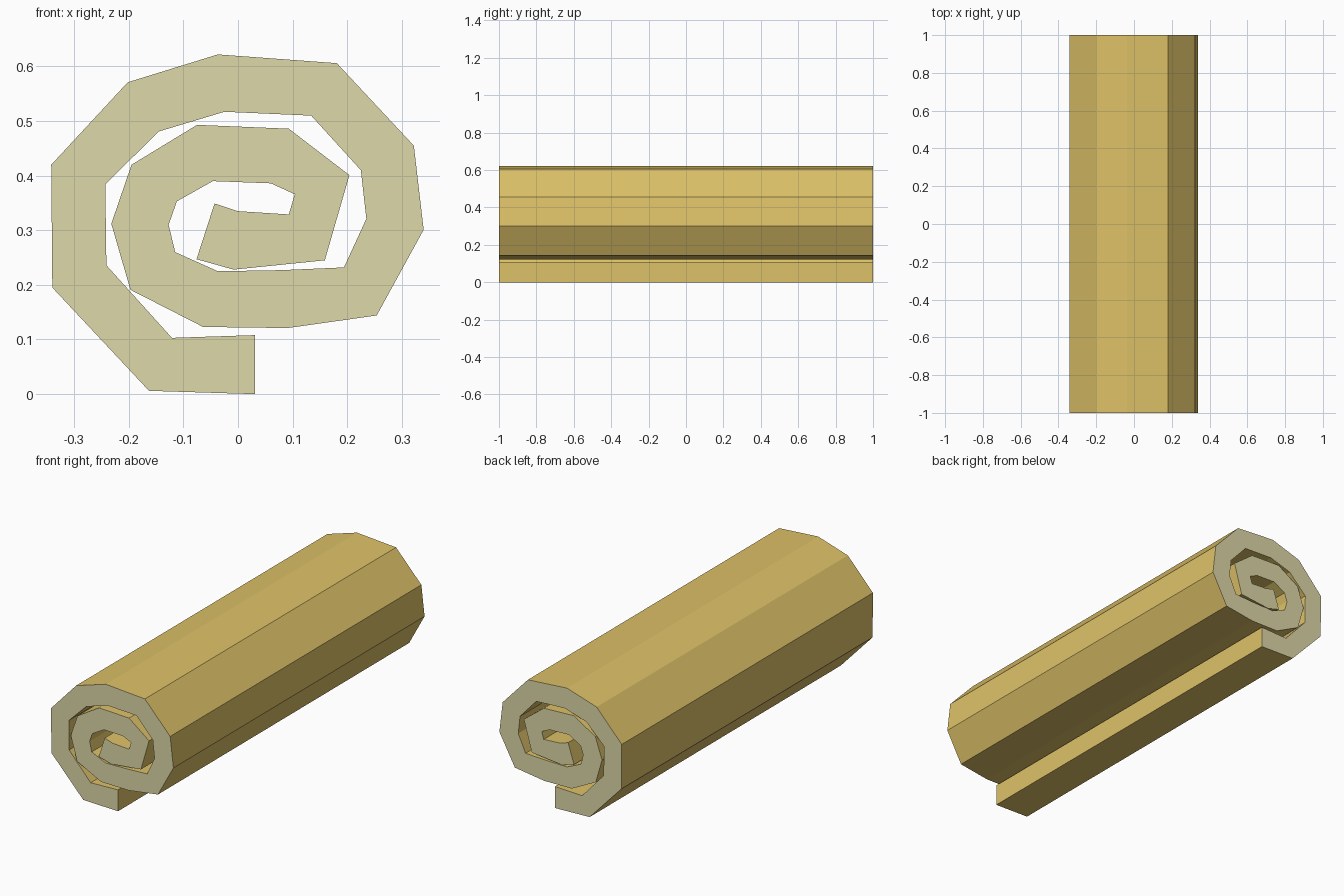
import bpy, bmesh


def srgb(r, g, b):
    def lin(c):
        c /= 255
        return c / 12.92 if c <= 0.04045 else ((c + 0.055) / 1.055) ** 2.4
    return (lin(r), lin(g), lin(b), 1)


def material(name, colour):
    m = bpy.data.materials.new(name)
    m.diffuse_color = colour
    return m


# Spiral cross-section from the outer end to the core (x, z)
OUTER = [(0.031, 0.0), (-0.163, 0.006), (-0.340, 0.195), (-0.342, 0.420), (-0.202, 0.571),
         (-0.037, 0.622), (0.181, 0.606), (0.322, 0.455), (0.340, 0.301), (0.254, 0.144),
         (0.091, 0.121), (-0.064, 0.123), (-0.197, 0.191), (-0.232, 0.312), (-0.195, 0.420),
         (-0.075, 0.493), (0.093, 0.486), (0.204, 0.401), (0.159, 0.245), (-0.008, 0.228),
         (-0.076, 0.247)]
INNER = [(0.031, 0.108), (-0.121, 0.103), (-0.241, 0.236), (-0.243, 0.384), (-0.145, 0.481),
         (-0.025, 0.517), (0.134, 0.510), (0.225, 0.410), (0.235, 0.321), (0.194, 0.232),
         (0.080, 0.227), (-0.037, 0.225), (-0.115, 0.260), (-0.127, 0.310), (-0.112, 0.353),
         (-0.046, 0.390), (0.060, 0.386), (0.104, 0.366), (0.093, 0.329), (0.000, 0.335),
         (-0.043, 0.349)]

bm = bmesh.new()

# Ribbon of quads at the front end, following the spiral
out_v = [bm.verts.new((x, -1, z)) for x, z in OUTER]
in_v = [bm.verts.new((x, -1, z)) for x, z in INNER]
for i in range(len(OUTER) - 1):
    bm.faces.new((out_v[i], out_v[i + 1], in_v[i + 1], in_v[i]))

# Extrude the ribbon to the back end, keeping the front cap
result = bmesh.ops.extrude_face_region(bm, geom=bm.faces[:], use_keep_orig=True)
for v in result["geom"]:
    if isinstance(v, bmesh.types.BMVert):
        v.co.y = 1
bmesh.ops.recalc_face_normals(bm, faces=bm.faces[:])

# Cut ends are paler than the rolled surface
for f in bm.faces:
    f.material_index = 1 if abs(f.normal.y) > 0.9 else 0

mesh = bpy.data.meshes.new("rolled_sheet")
bm.to_mesh(mesh)
bm.free()
mesh.materials.append(material("golden tan", srgb(222, 194, 104)))
mesh.materials.append(material("pale cut end", srgb(222, 216, 168)))
roll = bpy.data.objects.new("rolled_sheet", mesh)
bpy.context.collection.objects.link(roll)
